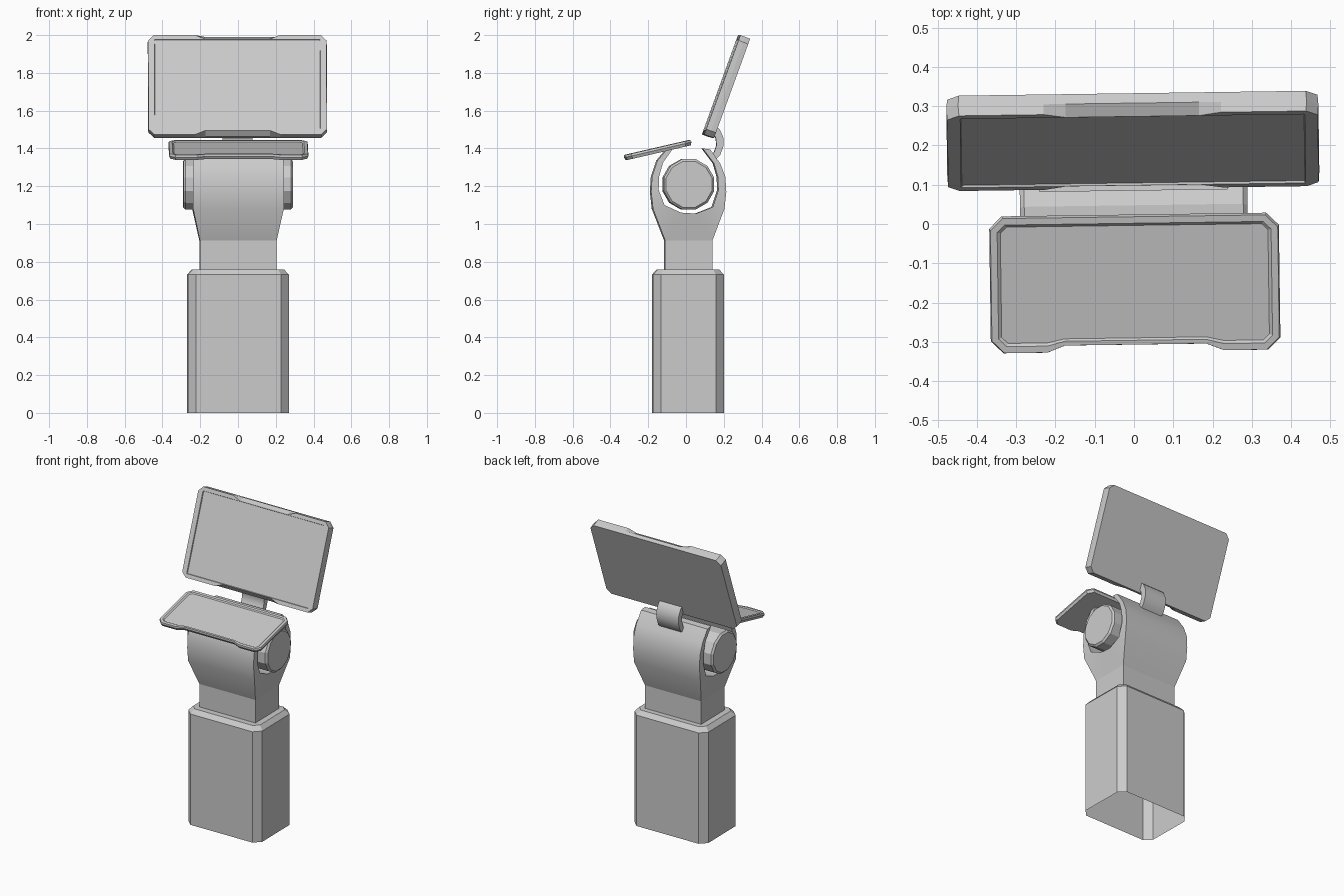
import bpy, bmesh, math
from mathutils import Vector

if "Cube" in bpy.data.objects:
    bpy.data.objects.remove(bpy.data.objects["Cube"])

YAW = math.radians(0.8)  # the whole model is turned very slightly


def loft(name, rings, cap_start=True, cap_end=True, smooth=None):
    """Skin a series of equal-length closed rings into one object."""
    bm = bmesh.new()
    vs = [[bm.verts.new(p) for p in r] for r in rings]
    n = len(rings[0])
    for a, b in zip(vs, vs[1:]):
        for i in range(n):
            j = (i + 1) % n
            bm.faces.new((a[i], a[j], b[j], b[i]))
    if cap_start:
        bm.faces.new(vs[0][::-1])
    if cap_end:
        bm.faces.new(vs[-1])
    bmesh.ops.recalc_face_normals(bm, faces=bm.faces)
    me = bpy.data.meshes.new(name)
    bm.to_mesh(me)
    bm.free()
    ob = bpy.data.objects.new(name, me)
    bpy.context.collection.objects.link(ob)
    ob.rotation_euler.z = YAW
    if smooth:
        bpy.ops.object.select_all(action='DESELECT')
        ob.select_set(True)
        bpy.context.view_layer.objects.active = ob
        bpy.ops.object.shade_smooth_by_angle(angle=math.radians(smooth))
    return ob


def outline(hx, hy, c, top=0.0, bottom=0.0, n0=0.17, n1=0.226):
    """Chamfered rectangle with optional shallow notches in its long edges."""
    def edge(s, d):
        return [(-hx, s * (hy - c)), (-hx + c, s * hy), (-n1, s * hy), (-n0, s * (hy - d)),
                (n0, s * (hy - d)), (n1, s * hy), (hx - c, s * hy), (hx, s * (hy - c))]
    return edge(-1, bottom) + edge(1, top)[::-1]


def panel(name, centre, tilt, layers):
    """Stack outlines along the normal of a tilted panel."""
    c = Vector(centre)
    v = Vector((0, math.sin(tilt), math.cos(tilt)))
    n = Vector((0, -math.cos(tilt), math.sin(tilt)))
    rings = [[c + Vector((a, 0, 0)) + v * b + n * w for a, b in pts] for w, pts in layers]
    return loft(name, rings)


def strip(name, outer, inner, width, smooth):
    """Curved band along x made from outer and inner side profiles."""
    rings = []
    for (yo, zo), (yi, zi) in zip(outer, inner):
        o, i = width(zo), width(zi)
        rings.append([(-o, yo, zo), (o, yo, zo), (i, yi, zi), (-i, yi, zi)])
    return loft(name, rings, smooth=smooth)


# Pedestal: chamfered column, open underneath
def column(hx, hy, c, z):
    pts = [(-hx + c, -hy), (hx - c, -hy), (hx, -hy + c), (hx, hy - c),
           (hx - c, hy), (-hx + c, hy), (-hx, hy - c), (-hx, -hy + c)]
    return [(x, y + 0.01, z) for x, y in pts]


loft("pedestal", [column(0.267, 0.187, 0.042, 0), column(0.267, 0.187, 0.042, 0.732),
                  column(0.242, 0.162, 0.032, 0.76)], cap_start=False)

# Neck below the yoke
loft("neck", [[(-0.203, -0.113, z), (0.203, -0.113, z), (0.203, 0.137, z), (-0.203, 0.137, z)]
              for z in (0.755, 0.912)], cap_end=False)

# Yoke: C-shaped clamp open at the top
strip("yoke",
      [(-0.105, 1.395), (-0.155, 1.335), (-0.183, 1.25), (-0.188, 1.17), (-0.178, 1.08),
       (-0.113, 0.912), (0.137, 0.912), (0.2, 1.08), (0.21, 1.17), (0.205, 1.25),
       (0.178, 1.32), (0.125, 1.395)],
      [(-0.075, 1.395), (-0.125, 1.325), (-0.146, 1.25), (-0.148, 1.18), (-0.117, 1.1),
       (-0.03, 1.06), (0.05, 1.055), (0.138, 1.09), (0.168, 1.18), (0.165, 1.25),
       (0.145, 1.32), (0.085, 1.4)],
      lambda z: 0.203 + 0.037 * min(1, max(0, (z - 0.912) / 0.168)), 35)

# Pivot barrel held inside the yoke
STEPS = [2 * math.pi * (k + 0.5) / 12 for k in range(12)]
loft("pivot_barrel", [[(x, 0.012 + r * math.sin(a), 1.21 + r * math.cos(a)) for a in STEPS]
                      for x, r in ((-0.29, 0.126), (-0.279, 0.138), (0.279, 0.138), (0.29, 0.126))])

# Curved bracket carrying the upper screen
strip("screen_bracket",
      [(0.15, 1.525), (0.178, 1.5), (0.196, 1.46), (0.198, 1.415), (0.18, 1.365), (0.15, 1.335)],
      [(0.125, 1.5), (0.145, 1.48), (0.158, 1.45), (0.16, 1.415), (0.148, 1.38), (0.13, 1.36)],
      lambda z: 0.08, 35)

# Upper screen: notched front rim around a shallow recess
panel("upper_screen", (0, 0.186, 1.737), math.radians(20), [
    (-0.055, outline(0.472, 0.279, 0.03)),
    (-0.028, outline(0.474, 0.28, 0.03)),
    (0.0, outline(0.472, 0.28, 0.03, 0.023, 0.023)),
    (0.0, outline(0.439, 0.256, 0.002)),
    (-0.006, outline(0.437, 0.254, 0.002))])

# Lower control panel, nearly flat, notched along its front edge
panel("lower_panel", (0, -0.153, 1.405), math.radians(77), [
    (-0.028, outline(0.362, 0.172, 0.03, 0, 0.018, 0.18, 0.225)),
    (-0.012, outline(0.369, 0.179, 0.032, 0, 0.018, 0.18, 0.225)),
    (0.0, outline(0.366, 0.176, 0.032, 0, 0.018, 0.18, 0.225)),
    (0.0, outline(0.349, 0.159, 0.02, 0, 0.012, 0.18, 0.225)),
    (-0.006, outline(0.341, 0.152, 0.016, 0, 0.01, 0.18, 0.225))])
